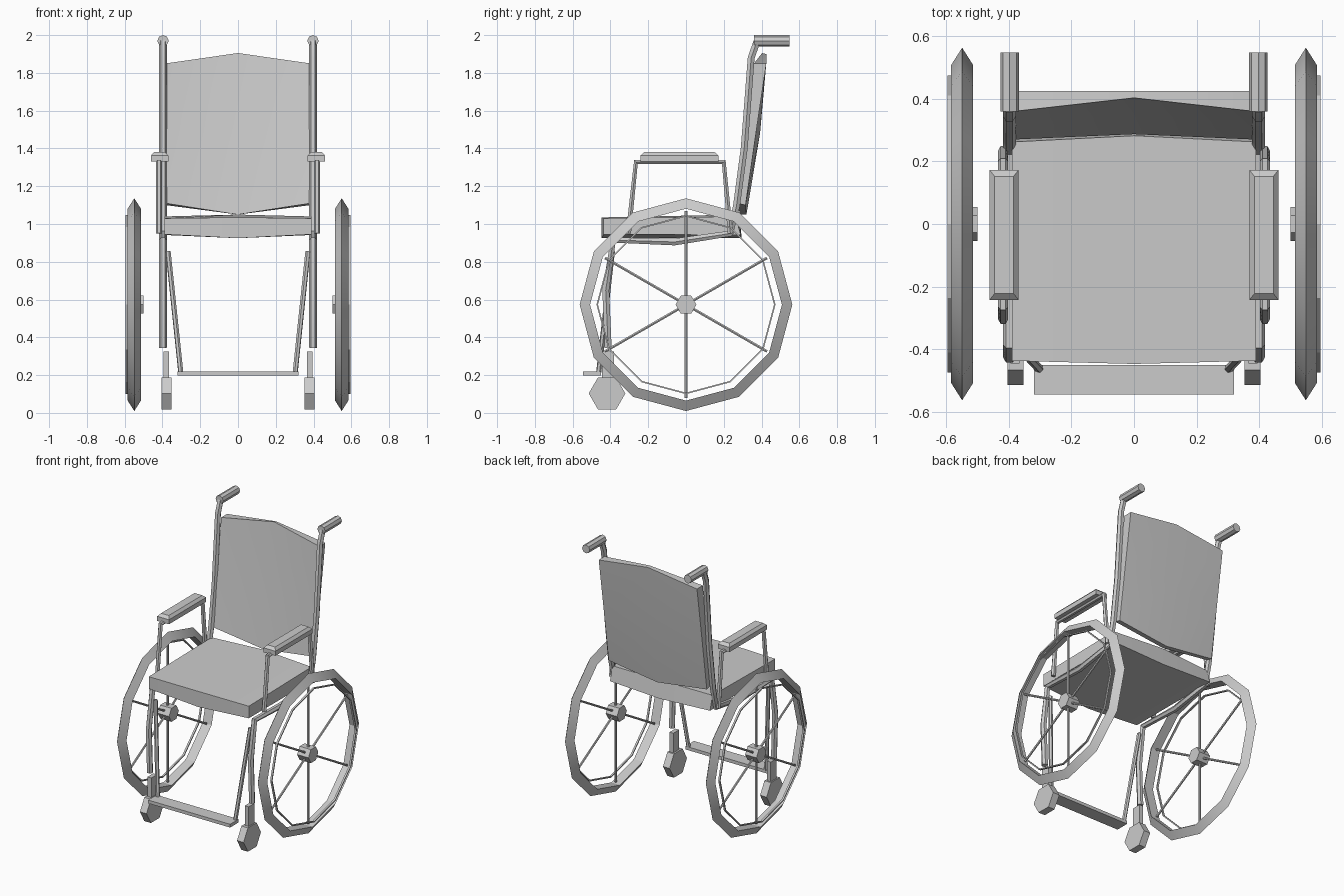
import bpy, bmesh, math
from mathutils import Vector

if "Cube" in bpy.data.objects:
    bpy.data.objects.remove(bpy.data.objects["Cube"])

grey = bpy.data.materials.new("grey")
grey.diffuse_color = (0.6, 0.6, 0.6, 1)
grey.use_nodes = True
grey.node_tree.nodes["Principled BSDF"].inputs["Base Color"].default_value = grey.diffuse_color


def finish(obj, angle=30):
    obj.data.materials.clear()
    obj.data.materials.append(grey)
    bpy.ops.object.select_all(action='DESELECT')
    obj.select_set(True)
    bpy.context.view_layer.objects.active = obj
    if angle:
        bpy.ops.object.shade_smooth_by_angle(angle=math.radians(angle))
    return obj


def make(name, bm, angle=30):
    bmesh.ops.recalc_face_normals(bm, faces=bm.faces)
    me = bpy.data.meshes.new(name)
    bm.to_mesh(me)
    bm.free()
    obj = bpy.data.objects.new(name, me)
    bpy.context.collection.objects.link(obj)
    return finish(obj, angle)


def loft(name, loops, closed=False, angle=30):
    """Skin a row of closed point loops; cap the ends unless the row is closed."""
    bm = bmesh.new()
    rings = [[bm.verts.new(p) for p in loop] for loop in loops]
    n = len(rings[0])
    pairs = list(zip(rings, rings[1:]))
    if closed:
        pairs.append((rings[-1], rings[0]))
    else:
        bm.faces.new(rings[0])
        bm.faces.new(rings[-1])
    for a, b in pairs:
        for i in range(n):
            j = (i + 1) % n
            bm.faces.new((a[i], a[j], b[j], b[i]))
    return make(name, bm, angle)


def spin(name, profile, cy, cz, sides):
    """Ring around the x axis from an (x, radius) profile."""
    loops = []
    for k in range(sides):
        a = 2 * math.pi * k / sides
        loops.append([(x, cy + r * math.cos(a), cz + r * math.sin(a)) for x, r in profile])
    return loft(name, loops, True, 25)


def disc(name, x0, x1, cy, cz, r, sides):
    """Solid polygon prism along x."""
    return loft(name, [[(x, cy + r * math.cos(2 * math.pi * k / sides),
                         cz + r * math.sin(2 * math.pi * k / sides)) for k in range(sides)]
                       for x in (x0, x1)], angle=0)


def tube(name, points, r, res=1):
    cu = bpy.data.curves.new(name, 'CURVE')
    cu.dimensions = '3D'
    cu.bevel_depth = r
    cu.bevel_resolution = res
    cu.use_fill_caps = True
    sp = cu.splines.new('POLY')
    sp.points.add(len(points) - 1)
    for p, co in zip(sp.points, points):
        p.co = (*co, 1)
    obj = bpy.data.objects.new(name, cu)
    bpy.context.collection.objects.link(obj)
    bpy.ops.object.select_all(action='DESELECT')
    obj.select_set(True)
    bpy.context.view_layer.objects.active = obj
    bpy.ops.object.convert(target='MESH')
    return finish(bpy.context.view_layer.objects.active, 40)


def rect(x0, x1, y0, y1, z):
    return [(x0, y0, z), (x1, y0, z), (x1, y1, z), (x0, y1, z)]


# seat cushion, slightly fuller in the middle
side = [(-.437, 1.03), (.262, 1.04), (.29, .942), (-.437, .945)]
mid = [(-.447, 1.035), (.282, 1.05), (.295, .925), (-.447, .925)]
loft("seat", [[(x, y, z) for y, z in s]
              for x, s in ((-.39, side), (0, mid), (.39, side))])

# backrest, bowed backwards, pointed at top and bottom centre
side = [(.27, 1.11), (.312, 1.48), (.36, 1.85), (.425, 1.85), (.37, 1.48), (.315, 1.1)]
mid = [(.287, 1.05), (.357, 1.48), (.403, 1.905), (.425, 1.9), (.392, 1.48), (.32, 1.05)]
loft("backrest", [[(x, y, z) for y, z in s]
                  for x, s in ((-.383, side), (0, mid), (.383, side))])

# footplate
loft("footplate", [rect(-.32, .32, -.545, -.45, z) for z in (.197, .22)], angle=0)

for s, label in ((-1, "left"), (1, "right")):
    # side frame: back post, seat rail, front leg
    path = [(.375, 1.965), (.345, 1.88), (.308, 1.4), (.268, 1.1), (.235, .95),
            (-.06, .905), (-.385, .915), (-.425, .65), (-.412, .345)]
    tube(label + "_side_frame", [(s * .398, y, z) for y, z in path], .021)
    # push handle grip
    tube(label + "_handle_grip", [(s * .397, .36, 1.97), (s * .397, .548, 1.97)], .03, 2)
    # armrest tube and pad
    path = [(.235, .95), (.2, 1.328), (-.265, 1.328), (-.305, .95)]
    tube(label + "_armrest_tube", [(s * .418, y, z) for y, z in path], .016)
    c = s * .415
    loft(label + "_armrest_pad", [rect(c - .046, c + .046, -.242, .172, 1.33),
                                  rect(c - .046, c + .046, -.242, .172, 1.362),
                                  rect(c - .03, c + .03, -.222, .152, 1.38)], angle=0)
    # footrest hanger
    tube(label + "_footrest_hanger", [(s * .37, -.39, .855), (s * .303, -.462, .215)], .014)
    # caster wheel and fork
    disc(label + "_caster_wheel", s * .353, s * .404, -.418, .103, .097, 6)
    loft(label + "_caster_fork", [rect(s * .365, s * .395, -.445, -.38, z)
                                  for z in (.12, .325)], angle=0)
    # big wheel: tyre, thin push rim, hub and spokes
    w = s * .549
    spin(label + "_tyre", [(w, .563), (w + .035, .508), (w - .035, .508)], 0, .573, 12)
    spin(label + "_push_rim", [(s * .583, .474), (s * .596, .474),
                               (s * .596, .466), (s * .583, .466)], 0, .573, 12)
    disc(label + "_hub", s * .5, s * .588, 0, .573, .055, 6)
    for k in range(3):
        a = math.radians(30 + 60 * k)
        d = Vector((0, math.cos(a), math.sin(a))) * .495
        o = Vector((w, 0, .573))
        tube(f"{label}_spoke_{k + 1}", [o - d, o + d], .008)
